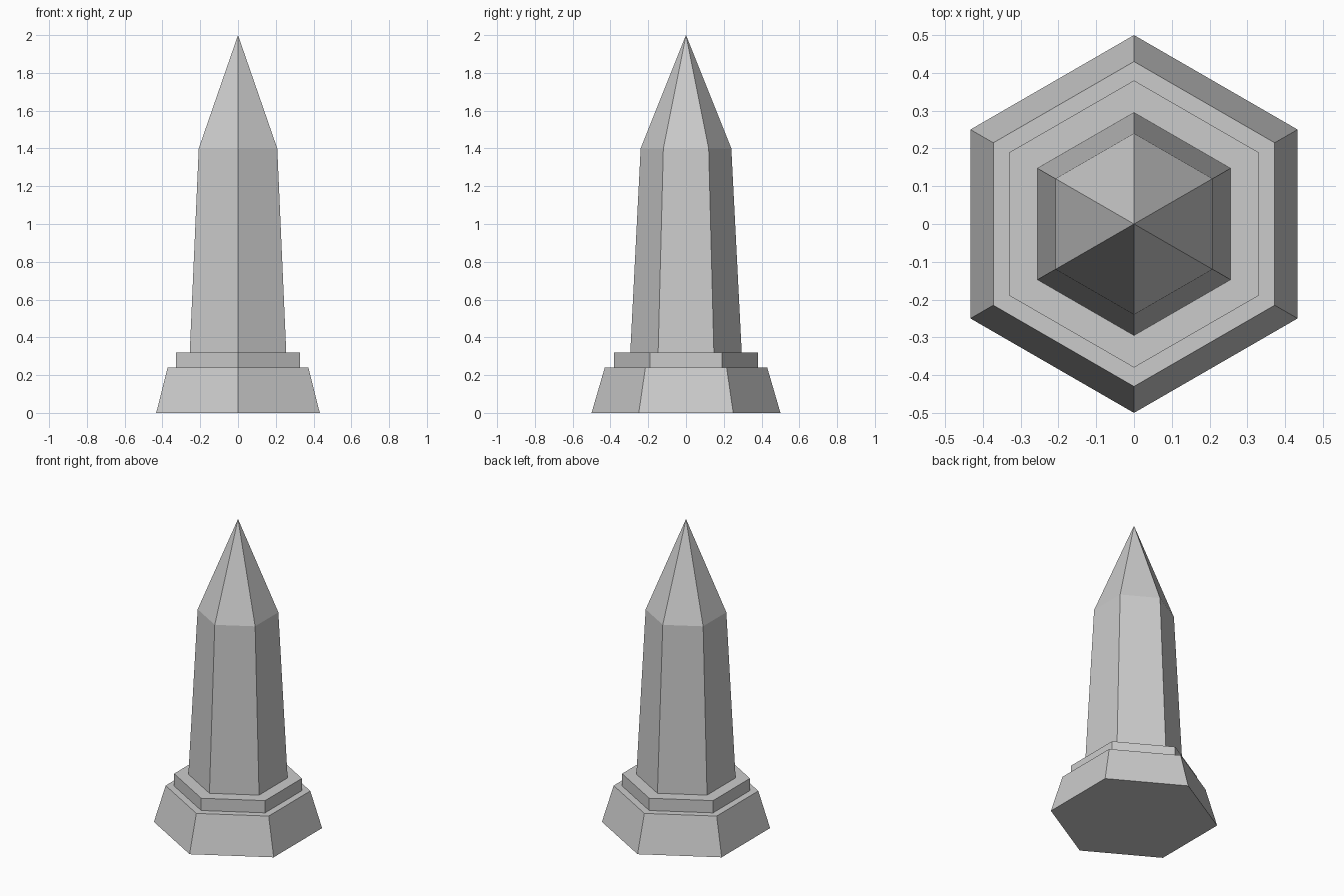
import bpy, math

if "Cube" in bpy.data.objects:
    bpy.data.objects.remove(bpy.data.objects["Cube"])

stone = bpy.data.materials.new("grey_stone")
stone.diffuse_color = (0.6, 0.6, 0.6, 1)
stone.use_nodes = True
stone.node_tree.nodes["Principled BSDF"].inputs["Base Color"].default_value = stone.diffuse_color


def hex_tier(name, r_bottom, r_top, z0, z1):
    """Tapered six-sided block with corners on the +y and -y axis."""
    bpy.ops.mesh.primitive_cone_add(
        vertices=6, radius1=r_bottom, radius2=r_top, depth=z1 - z0,
        location=(0, 0, (z0 + z1) / 2))
    obj = bpy.context.object
    obj.name = name
    obj.data.materials.append(stone)
    return obj


# Stepped foot
hex_tier("plinth", 0.5, 0.43, 0, 0.24)
hex_tier("collar", 0.38, 0.38, 0.24, 0.32)

# Tapering column and its pointed cap
hex_tier("shaft", 0.295, 0.24, 0.32, 1.4)
hex_tier("pointed_cap", 0.24, 0, 1.4, 2.0)
